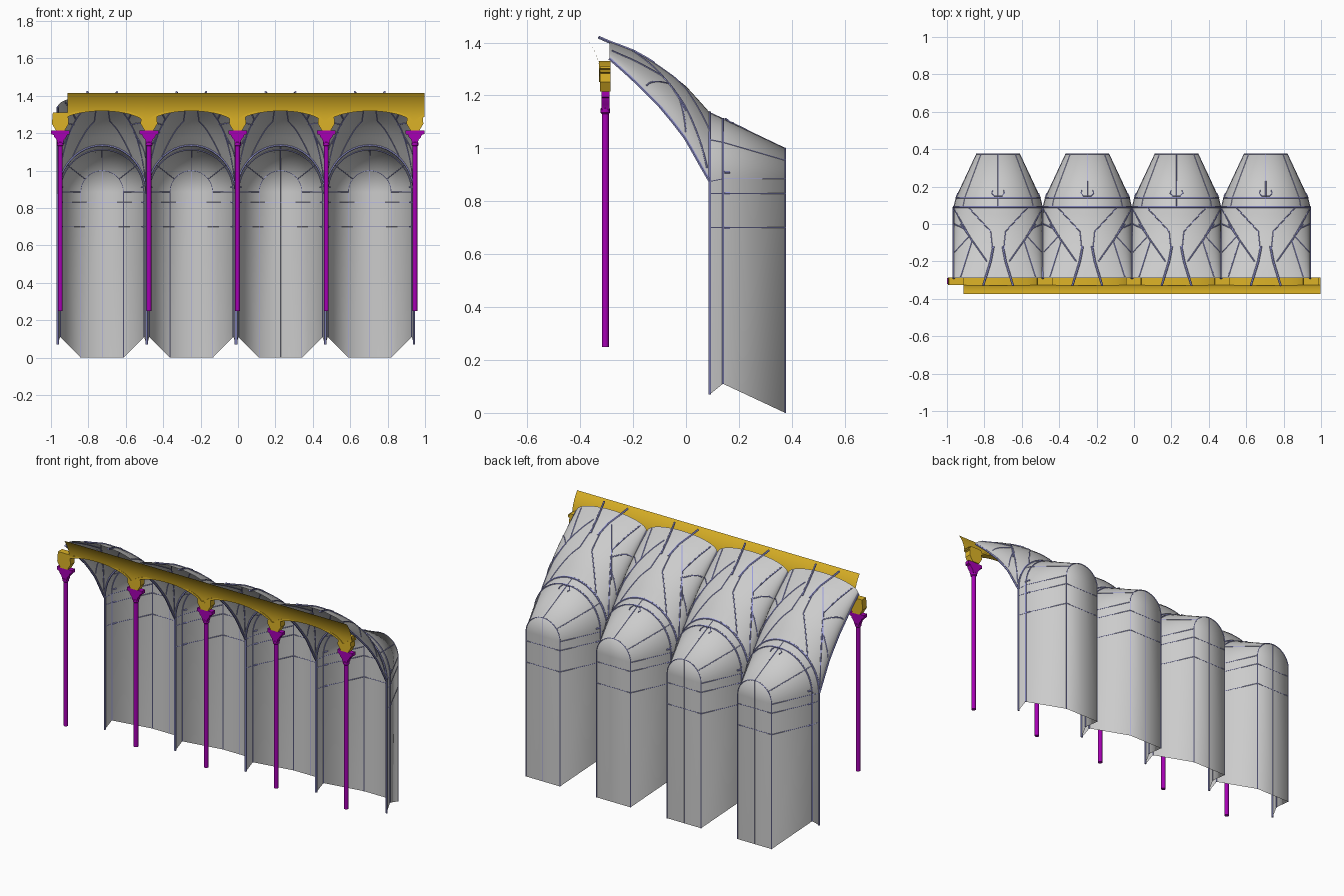
import bpy, bmesh, math

if "Cube" in bpy.data.objects:
    bpy.data.objects.remove(bpy.data.objects["Cube"])

P = 0.477                                   # bay spacing
CENTRES = [-0.7265 + P * i for i in range(4)]
COLUMNS = [-0.95 + 0.474 * i for i in range(5)]
W = 0.237                                   # vault half width
N = 24                                      # arch segments

# y, springing height, crown height of the vault
VAULT = [(0.09, 0.875, 1.135), (0.05, 0.945, 1.18), (0.0, 1.035, 1.235), (-0.05, 1.1, 1.275),
         (-0.1, 1.16, 1.31), (-0.15, 1.21, 1.342), (-0.2, 1.26, 1.37), (-0.25, 1.305, 1.39),
         (-0.29, 1.34, 1.405), (-0.335, 1.38, 1.425)]
# y, half width, springing, rise, bottom of the niche
NICHE = [(0.375, 0.115, 0.885, 0.115, 0.0), (0.14, 0.225, 0.885, 0.227, 0.11),
         (0.09, 0.237, 0.875, 0.26, 0.07)]


def material(name, rgb):
    m = bpy.data.materials.new(name)
    m.diffuse_color = (*rgb, 1)
    m.use_nodes = True
    m.node_tree.nodes["Principled BSDF"].inputs["Base Color"].default_value = m.diffuse_color
    return m


GOLD = material("gold", (0.72, 0.45, 0.02))
PURPLE = material("purple", (0.38, 0.0, 0.45))
BLUE = material("rib_blue", (0.33, 0.34, 0.72))


def finish(name, mesh, mat=None, angle=None):
    ob = bpy.data.objects.new(name, mesh)
    bpy.context.collection.objects.link(ob)
    if mat:
        mesh.materials.append(mat)
    if angle:
        bpy.ops.object.select_all(action='DESELECT')
        ob.select_set(True)
        bpy.context.view_layer.objects.active = ob
        bpy.ops.object.shade_smooth_by_angle(angle=math.radians(angle))
    return ob


def to_mesh(name, bm):
    me = bpy.data.meshes.new(name)
    bmesh.ops.recalc_face_normals(bm, faces=bm.faces)
    bm.to_mesh(me)
    bm.free()
    return me


def loft(bm, sections):
    rows = [[bm.verts.new(p) for p in s] for s in sections]
    for a, b in zip(rows, rows[1:]):
        for i in range(len(a) - 1):
            bm.faces.new((a[i], a[i + 1], b[i + 1], b[i]))
    return rows


def prism(bm, outline, y0, y1):
    a, b = ([bm.verts.new((x, y, z)) for x, z in outline] for y in (y0, y1))
    bm.faces.new(a)
    bm.faces.new(b[::-1])
    for i in range(len(a)):
        j = (i + 1) % len(a)
        bm.faces.new((a[i], b[i], b[j], a[j]))


def tubes(name, paths):
    """One object of round ribs; each path is (radius in mm, points)."""
    cu = bpy.data.curves.new(name, 'CURVE')
    cu.dimensions = '3D'
    cu.bevel_depth, cu.bevel_resolution, cu.use_fill_caps = 0.001, 1, True
    for r, pts in paths:
        sp = cu.splines.new('POLY')
        sp.points.add(len(pts) - 1)
        for p, co in zip(sp.points, pts):
            p.co, p.radius = (*co, 1), r
    tmp = bpy.data.objects.new("tmp", cu)
    bpy.context.collection.objects.link(tmp)
    dg = bpy.context.evaluated_depsgraph_get()
    me = bpy.data.meshes.new_from_object(tmp.evaluated_get(dg))
    bpy.data.objects.remove(tmp)
    finish(name, me, BLUE, 50)


def arch(c, y, r, spring, rise):
    return [(c - r * math.cos(math.pi * i / N), y, spring + rise * math.sin(math.pi * i / N))
            for i in range(N + 1)]


def on_vault(c, x, y):
    for (y0, s0, t0), (y1, s1, t1) in zip(VAULT, VAULT[1:]):
        if y >= y1 - 1e-6:
            break
    f = (y0 - y) / (y0 - y1)
    s, t = s0 + f * (s1 - s0), t0 + f * (t1 - t0)
    return (c + x, y, s + (t - s) * math.sqrt(max(0, 1 - (x / W) ** 2)))


def vault_path(c, pts, steps=8):
    out = []
    for (x0, y0), (x1, y1) in zip(pts, pts[1:]):
        out += [on_vault(c, x0 + (x1 - x0) * k / steps, y0 + (y1 - y0) * k / steps)
                for k in range(steps)]
    return out + [on_vault(c, *pts[-1])]


for n, c in enumerate(CENTRES, 1):
    # niche: flared walls with round head, plus a back wall split on its centre line
    bm = bmesh.new()
    secs = [[(c - r, y, b)] + arch(c, y, r, s, h) + [(c + r, y, b)] for y, r, s, h, b in NICHE]
    back = loft(bm, secs)[0]
    low, mid = bm.verts.new((c, 0.375, 0)), bm.verts.new((c, 0.375, 0.885))
    bm.faces.new((back[0], low, mid, back[1]))
    bm.faces.new((low, back[-1], back[-2], mid))
    for i in range(1, len(back) - 2):
        bm.faces.new((back[i], mid, back[i + 1]))
    finish(f"niche_{n}", to_mesh("niche", bm), None, 70)

    # vault rising forward from the niche
    bm = bmesh.new()
    loft(bm, [arch(c, y, W, s, t - s) for y, s, t in VAULT[:-1]])
    finish(f"vault_{n}", to_mesh("vault", bm), None, 40)

    # ribs on the niche: arches, corner lines, crown lines and level lines
    paths = []
    for (y, r, s, h, b), rad in zip(NICHE, (2.5, 4, 6)):
        paths.append((rad, [(c - r, y, b)] + arch(c, y, r, s, h) + [(c + r, y, b)]))
    paths.append((1.5, [(c, 0.375, 0), (c, 0.375, 1.0)]))
    for z in (0.7, 0.83):
        left = [(c - r, y, z) for y, r, *_ in NICHE]
        paths.append((2, left[::-1] + [(2 * c - x, y, q) for x, y, q in left]))
    for k in (0, 5, 12, 19, 24):
        paths.append((2, [arch(c, *q[:4])[k] for q in NICHE]))
    for s in (-1, 1):
        # crown hook
        paths.append((3, [(c, 0.15, 1.112), (c + s * 0.02, 0.15, 1.113), (c + s * 0.034, 0.165, 1.1),
                          (c + s * 0.03, 0.18, 1.095)]))
        # small knobs where the level lines meet the front arch
        for z in (0.7, 0.83, 0.91):
            paths.append((5, [(c + s * 0.222, 0.145, z), (c + s * 0.213, 0.165, z)]))
        # ribs on the vault
        paths.append((6, vault_path(c, [(s * W, 0.09), (s * W, -0.29)], 16)))
        paths.append((3.5, vault_path(c, [(s * 0.235, 0.08), (s * 0.14, -0.09), (s * 0.2, -0.28)])))
        paths.append((3.5, vault_path(c, [(s * 0.2, 0.0), (s * 0.06, -0.2)])))
        paths.append((3, vault_path(c, [(s * 0.16, 0.09), (s * 0.04, -0.04), (s * 0.03, -0.14)])))
        paths.append((3, vault_path(c, [(s * 0.235, 0.0), (s * 0.17, -0.03)])))
        paths.append((3, vault_path(c, [(s * 0.232, -0.15), (s * 0.15, -0.06)])))
        paths.append((6, vault_path(c, [(s * 0.025, -0.12), (s * 0.04, -0.2), (s * 0.08, -0.33)])))
    paths.append((3, [(c, 0.14, 1.112), (c, 0.23, 1.07)]))
    tubes(f"ribs_{n}", paths)

# slender columns with a flared flat capital
for n, x in enumerate(COLUMNS, 1):
    bm = bmesh.new()
    prof = [(0.013, 0.25), (0.013, 1.13), (0.018, 1.135), (0.018, 1.15), (0.013, 1.155)]
    loft(bm, [[(x + r * math.cos(a * math.pi / 8), -0.305 + r * math.sin(a * math.pi / 8), z)
               for a in range(17)] for r, z in prof])
    bmesh.ops.remove_doubles(bm, verts=bm.verts, dist=1e-5)
    bmesh.ops.holes_fill(bm, edges=bm.edges)
    half = [(0.014, 1.145), (0.02, 1.165), (0.033, 1.18), (0.035, 1.19), (0.05, 1.195), (0.05, 1.215)]
    prism(bm, [(x + u, z) for u, z in half] + [(x - u, z) for u, z in half[::-1]], -0.32, -0.29)
    finish(f"column_{n}", to_mesh("column", bm), PURPLE, 40)

    # gold block between capital and arcade
    bm = bmesh.new()
    prism(bm, [(x - 0.024, 1.215), (x + 0.024, 1.215), (x + 0.045, 1.25), (x + 0.04, 1.31),
               (x - 0.04, 1.31), (x - 0.045, 1.25)], -0.325, -0.285)
    finish(f"impost_{n}", to_mesh("impost", bm), GOLD)


def arch_z(x):
    u = ((x + 0.965) % P) - P / 2
    return 1.235 + 0.083 * math.sqrt(max(0, 1 - (u / (P / 2)) ** 2))


def cove_y(z):
    t = max(0, (z - 1.27) / (1.415 - 1.27))
    return -0.325 - 0.05 * t ** 2.2


# concave cornice whose lower edge follows the arches
x0, x1, M = -0.912, 0.998, 128
cols, band = [], []
for i in range(M + 1):
    x = x0 + (x1 - x0) * i / M
    zb = arch_z(x)
    cols.append([(x, cove_y(1.415 + (zb - 1.415) * k / 8), 1.415 + (zb - 1.415) * k / 8)
                 for k in range(9)])
    band.append([(x, -0.329, zb), (x, -0.285, zb), (x, -0.285, zb + 0.013),
                 (x, -0.329, zb + 0.013), (x, -0.329, zb)])
bm = bmesh.new()
loft(bm, cols)
finish("cove_cornice", to_mesh("cove_cornice", bm), GOLD, 40)

# arch band along the lower edge
bm = bmesh.new()
loft(bm, band)
bmesh.ops.remove_doubles(bm, verts=bm.verts, dist=1e-5)
finish("arch_band", to_mesh("arch_band", bm), GOLD, 40)
